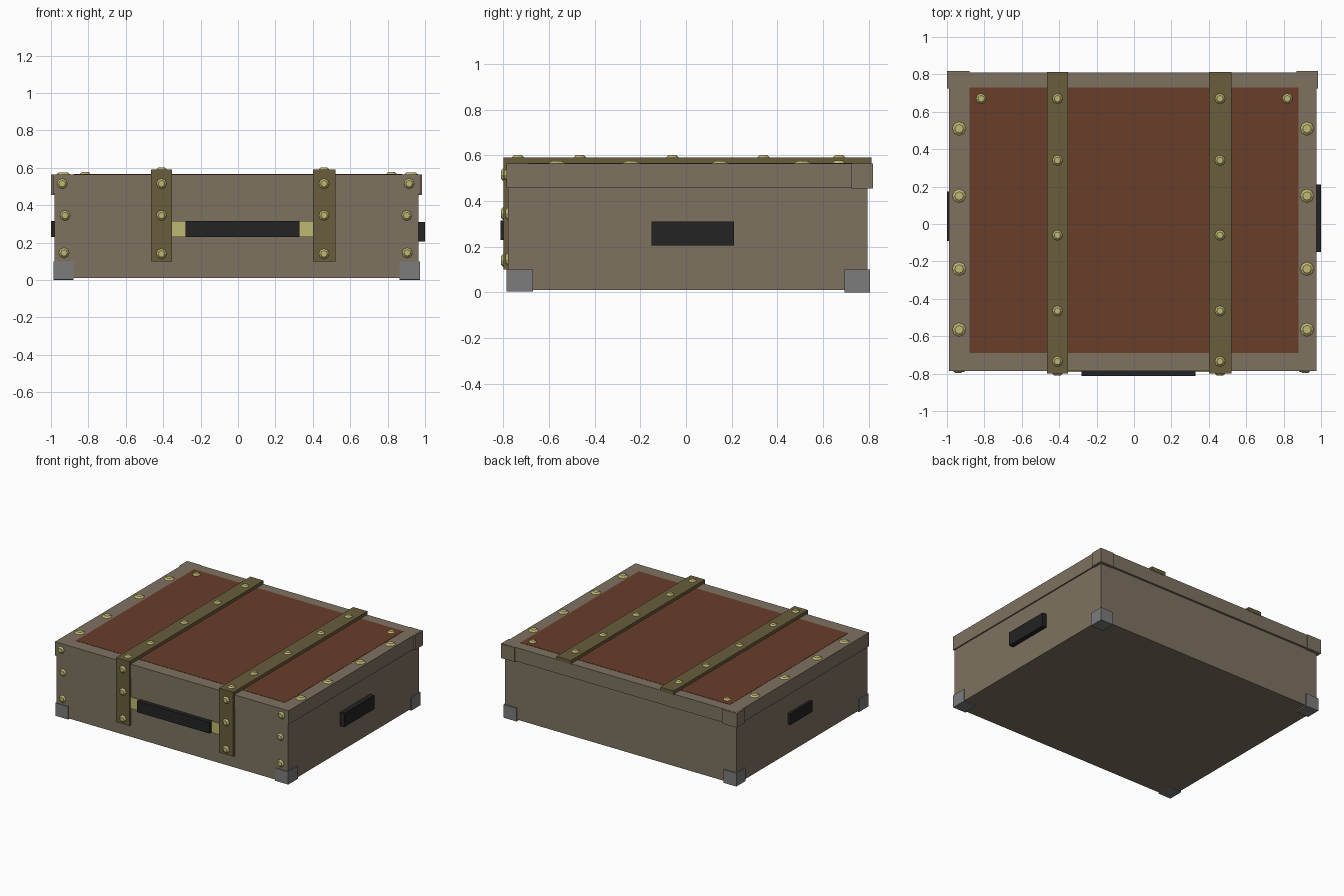
import bpy
from math import radians

if "Cube" in bpy.data.objects:
    bpy.data.objects.remove(bpy.data.objects["Cube"])


def material(name, rgb):
    m = bpy.data.materials.new(name)
    m.diffuse_color = (*rgb, 1)
    m.use_nodes = True
    m.node_tree.nodes["Principled BSDF"].inputs["Base Color"].default_value = m.diffuse_color
    return m


CANVAS = material("canvas", (0.21, 0.17, 0.12))
LEATHER = material("leather", (0.14, 0.047, 0.023))
STRAP = material("strap", (0.14, 0.11, 0.045))
BRASS = material("brass", (0.52, 0.48, 0.17))
BLACK = material("black", (0.017, 0.017, 0.017))
STEEL = material("steel", (0.2, 0.2, 0.2))


def box(name, x, y, z, mat):
    """Box from (min, max) ranges on each axis."""
    bpy.ops.mesh.primitive_cube_add(size=1, location=[sum(r) / 2 for r in (x, y, z)])
    ob = bpy.context.object
    ob.name = name
    ob.scale = [r[1] - r[0] for r in (x, y, z)]
    bpy.ops.object.transform_apply(location=False, rotation=False, scale=True)
    ob.data.materials.append(mat)
    return ob


def rivet(x, y, z, r=0.029, front=False):
    """Low tapered stud whose base sits at the given point."""
    h = 0.012
    loc = (x, y - h / 2, z) if front else (x, y, z + h / 2)
    bpy.ops.mesh.primitive_cone_add(vertices=8, radius1=r, radius2=r * 0.6, depth=h,
                                    location=loc, rotation=(radians(90) if front else 0, 0, 0))
    bpy.context.object.name = "rivet"
    bpy.context.object.data.materials.append(BRASS)


# Case, lid and leather top panel
box("case_body", (-0.98, 0.965), (-0.78, 0.795), (0.01, 0.46), CANVAS)
box("lid", (-0.99, 0.975), (-0.785, 0.81), (0.46, 0.565), CANVAS)
box("top_panel", (-0.88, 0.88), (-0.69, 0.73), (0.56, 0.567), LEATHER)

# Lid corner pads at the back, steel corners at the bottom
for side, x in (("left", (-1.0, -0.88)), ("right", (0.87, 0.985))):
    box("lid_corner_" + side, x, (0.725, 0.818), (0.455, 0.564), CANVAS)
for x in ((-0.987, -0.88), (0.863, 0.972)):
    box("front_corner", x, (-0.785, -0.67), (0.003, 0.1), STEEL)
    box("back_corner", x, (0.695, 0.805), (0.0, 0.1), STEEL)

# Straps over the top and down the front, with their rivets
for x in ((-0.465, -0.353), (0.40, 0.52)):
    mid = sum(x) / 2
    box("top_strap", x, (-0.80, 0.813), (0.56, 0.59), STRAP)
    box("front_strap", x, (-0.80, -0.775), (0.1, 0.585), STRAP)
    for y in (0.67, 0.34, -0.06, -0.465, -0.735):
        rivet(mid, y, 0.589)
    for z in (0.14, 0.345, 0.515):
        rivet(mid, -0.799, z, front=True)

# Rivets along the lid edges and front corners
for x in (-0.935, 0.925):
    for y in (0.51, 0.15, -0.24, -0.565):
        rivet(x, y, 0.564, r=0.038)
for x in (-0.817, 0.82):
    rivet(x, 0.67, 0.566)
for x, z in ((-0.94, 0.515), (0.915, 0.515), (-0.925, 0.345), (0.902, 0.345),
             (-0.93, 0.145), (0.905, 0.145)):
    rivet(x, -0.784 if z > 0.46 else -0.779, z, front=True)

# Front handle with brass mounts, and side handles
box("front_handle", (-0.28, 0.33), (-0.813, -0.775), (0.23, 0.315), BLACK)
for x in ((-0.355, -0.28), (0.33, 0.402)):
    box("handle_mount", x, (-0.79, -0.775), (0.23, 0.315), BRASS)
box("left_handle", (-1.0, -0.975), (-0.09, 0.175), (0.23, 0.315), BLACK)
box("right_handle", (0.96, 1.0), (-0.15, 0.21), (0.205, 0.31), BLACK)
